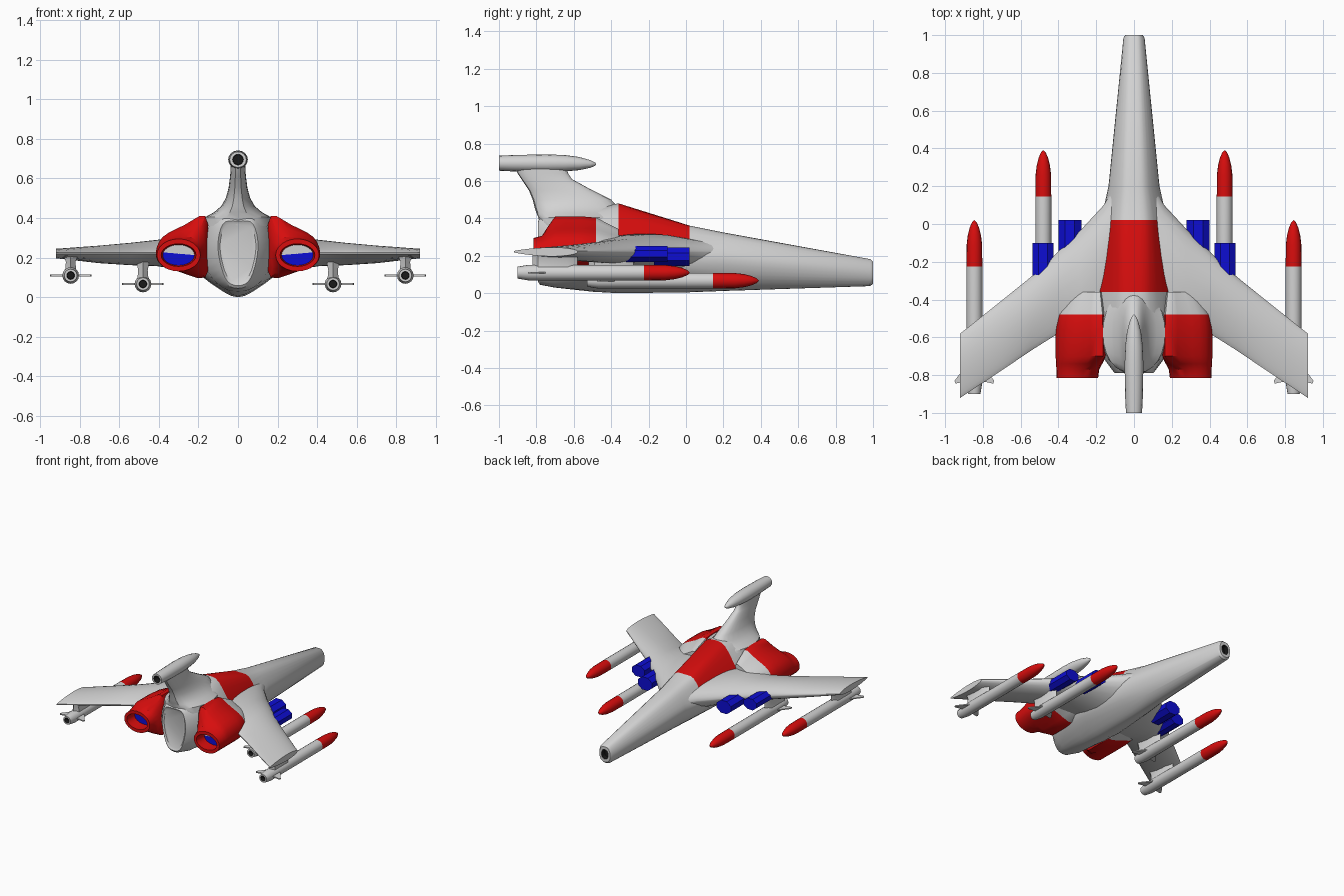
import bpy, bmesh, math
from mathutils import Vector

if "Cube" in bpy.data.objects:
    bpy.data.objects.remove(bpy.data.objects["Cube"])


def material(name, rgb):
    m = bpy.data.materials.new(name)
    m.diffuse_color = (*rgb, 1)
    m.use_nodes = True
    m.node_tree.nodes["Principled BSDF"].inputs["Base Color"].default_value = m.diffuse_color
    return m


MATS = [material("light grey", (0.65, 0.65, 0.65)), material("red", (0.68, 0.004, 0.004)),
        material("blue", (0.004, 0.004, 0.65)), material("black", (0.01, 0.01, 0.01))]
GREY, RED, BLUE, BLACK = range(4)


def loft(name, rings, mat=lambda i, j: GREY, caps=(GREY, GREY), side=1, angle=35):
    """Skin closed rings of points; side=-1 builds the mirrored copy."""
    bm = bmesh.new()
    vs = [[bm.verts.new((p[0] * side, p[1], p[2])) for p in r] for r in rings]
    n = len(rings[0])
    for i in range(len(rings) - 1):
        for j in range(n):
            k = (j + 1) % n
            f = bm.faces.new((vs[i][j], vs[i][k], vs[i + 1][k], vs[i + 1][j]))
            f.material_index = mat(i, j)
    for r, c in ((vs[0], caps[0]), (vs[-1], caps[1])):
        bm.faces.new(r).material_index = c
    bmesh.ops.recalc_face_normals(bm, faces=bm.faces)
    me = bpy.data.meshes.new(name)
    bm.to_mesh(me)
    bm.free()
    for m in MATS:
        me.materials.append(m)
    ob = bpy.data.objects.new(name, me)
    bpy.context.collection.objects.link(ob)
    bpy.ops.object.select_all(action='DESELECT')
    ob.select_set(True)
    bpy.context.view_layer.objects.active = ob
    bpy.ops.object.shade_smooth_by_angle(angle=math.radians(angle))
    return ob


def ell(cx, y, cz, rx, rz, n=16, start=90):
    a = [math.radians(start - 360 * k / n) for k in range(n)]
    return [(cx + rx * math.cos(t), y, cz + rz * math.sin(t)) for t in a]


def smooth(pts, sub=3):
    """Closed Catmull-Rom curve through 2D points."""
    out, n = [], len(pts)
    for i in range(n):
        a, b, c, d = (Vector(pts[(i + k) % n]) for k in (-1, 0, 1, 2))
        for s in range(sub):
            t = s / sub
            out.append(0.5 * (2 * b + (c - a) * t + (2 * a - 5 * b + 4 * c - d) * t * t
                              + (3 * b - a - 3 * c + d) * t ** 3))
    return out


def scaled(ring, y, s, cz):
    return [(p[0] * s, y, cz + (p[2] - cz) * s) for p in ring]


# Fuselage: half profiles from top to keel at each station, nose to tail
stations = [
    (0.985, [(0, .182), (.03, .178), (.05, .15), (.056, .11), (.05, .07), (.03, .045), (0, .038)]),
    (0.20, [(0, .325), (.06, .312), (.112, .25), (.135, .18), (.11, .10), (.06, .037), (0, .012)]),
    (0.02, [(0, .36), (.08, .348), (.148, .245), (.175, .19), (.15, .11), (.07, .035), (0, .005)]),
    (-.36, [(0, .48), (.085, .455), (.18, .31), (.21, .24), (.2, .13), (.1, .045), (0, 0)]),
    (-.50, [(0, .46), (.085, .44), (.17, .37), (.2, .25), (.19, .13), (.09, .045), (0, .008)]),
    (-.70, [(0, .44), (.08, .43), (.14, .37), (.17, .25), (.15, .13), (.08, .05), (0, .03)]),
    (-.78, [(0, .40), (.07, .395), (.10, .34), (.11, .25), (.09, .14), (.055, .065), (0, .045)]),
]
rings = []
for y, half in stations:
    full = half + [(-x, z) for x, z in half[-2:0:-1]]
    rings.append([(p.x, y, p.y) for p in smooth(full)])
nose, tail = rings[0], rings[-1]
rings = [scaled(nose, .96, .5, .11), scaled(nose, 1, .5, .11), scaled(nose, 1, .82, .11)] + rings
rings += [scaled(tail, -.79, .92, .22), scaled(tail, -.78, .82, .22)]
# canopy = upper strips between two stations, nose hole = black
loft("fuselage", rings,
     lambda i, j: BLACK if i == 0 else RED if i == 5 and (j < 6 or j >= 30) else GREY,
     caps=(BLACK, GREY))

# Tail fin: lens sections stacked upward (z, front y, back y, half width)
fin = []
for z, f, b, w in [(.36, -.36, -.78, .18), (.405, -.36, -.79, .165), (.43, -.36, -.80, .12),
                   (.46, -.36, -.81, .085), (.50, -.40, -.82, .062), (.55, -.5, -.84, .048),
                   (.61, -.61, -.88, .04), (.64, -.63, -.9, .038), (.68, -.64, -.92, .036)]:
    c, h = (f + b) / 2, (f - b) / 2
    ring = []
    for k in range(24):
        t = 2 * math.pi * k / 24
        s = math.sin(t)
        ring.append((w * math.copysign(abs(s) ** .8, s), c + h * math.cos(t), z))
    fin.append(ring)
loft("tail_fin", fin)

# Pod on top of the fin with a dark rear opening
pod = [ell(0, -.95, .695, .025, .025), ell(0, -1, .695, .027, .027)]
pod += [ell(0, y, .695 + dz, r * 1.06, r) for y, r, dz in
        [(-1, .04, 0), (-.92, .044, 0), (-.75, .047, 0), (-.65, .044, 0), (-.57, .035, -.002),
         (-.51, .02, -.004), (-.485, .008, -.005), (-.48, .001, -.005)]]
loft("fin_pod", pod, lambda i, j: BLACK if i == 0 else GREY, caps=(BLACK, GREY))


def missile(tag, side, x, z, tip, pylon):
    # Body: open dark tail, long tube, red ogive nose
    prof = [(-.89, .018), (-.92, .02), (-.92, .032), (-.86, .042), (-.245, .042), (-.13, .041),
            (-.08, .035), (-.04, .025), (-.012, .013), (0, .001)]
    r = [ell(x, tip + y, z, s, s) for y, s in prof]
    loft("missile_" + tag, r, lambda i, j: BLACK if i == 0 else RED if i >= 4 else GREY,
         caps=(BLACK, RED), side=side)
    # Flat swept tail fins
    for s in (-1, 1):
        outline = [(.03, -.76), (.06, -.79), (.105, -.85), (.1, -.865), (.03, -.85)]
        r = [[(x + s * a, tip + b, z + h) for a, b in outline] for h in (-.004, .004)]
        loft("missile_fin_" + tag, r, side=side)
    # Pylon up to the wing
    y0, y1 = pylon
    r = [[(x + w * a, y, h) for a, y in ((0, y0), (1, y0 - .05), (1, y1 + .03), (0, y1),
                                         (-1, y1 + .03), (-1, y0 - .05))]
         for w, h in ((.028, z + .025), (.024, z + .07), (.04, .215))]
    loft("pylon_" + tag, r, side=side)


# Wing stations: x, leading y, trailing y, top z, bottom z
wing_data = [(.08, .24, -.70, .29, .08), (.16, .10, -.70, .315, .11), (.28, -.03, -.70, .30, .14),
             (.41, -.155, -.585, .287, .16), (.545, -.28, -.67, .272, .165),
             (.7, -.405, -.775, .258, .175), (.92, -.58, -.92, .242, .2)]
wing = []
for x, le, te, zt, zb in wing_data:
    mid, up, low = .222, [], []
    for k in range(13):
        t = (1 - math.cos(math.pi * k / 12)) / 2
        h = max(0, math.sin(math.pi * t ** .75)) ** .75
        y = le + (te - le) * t
        up.append((x, y, mid + (zt - mid) * h + .003))
        low.append((x, y, mid - (mid - zb) * h - .003))
    wing.append(up + low[::-1])

# Engine fairing outline that shrinks into an oval nozzle
outline = smooth([(.165, .41), (.27, .365), (.38, .305), (.415, .225), (.39, .165),
                  (.3, .13), (.165, .1), (.15, .25)])
nozzle = ell(.3, 0, .213, .11, .082, 24, 135)


def fairing(y, s, blend=0):
    out = []
    for p, q in zip(outline, nozzle):
        a, b = .2 + (p.x - .2) * s, .24 + (p.y - .24) * s
        out.append((a + (q[0] - a) * blend, y, b + (q[2] - b) * blend))
    return out


engine = [fairing(-.36, .6), fairing(-.48, .96), fairing(-.56, 1), fairing(-.70, 1),
          fairing(-.74, 1, .45), fairing(-.77, 1, .85), fairing(-.815, 1, 1),
          ell(.3, -.815, .213, .088, .057, 24, 135), ell(.3, -.73, .213, .08, .052, 24, 135),
          ell(.3, -.729, .22, .002, .002, 24, 135)]


def engine_mat(i, j):
    if i == 0:
        return GREY
    if i == 8:                       # inside of the nozzle: blue below, pale above
        return BLUE if 8 <= j <= 20 else GREY
    return RED


for side, tag in ((1, "right"), (-1, "left")):
    loft("wing_" + tag, wing, side=side)
    loft("engine_" + tag, engine, engine_mat, side=side)
    # Faceted blue intakes on the leading edge
    for part, x, z, rx, rz, y0, y1 in (("inner", .34, .195, .066, .053, .02, -.17),
                                       ("outer", .482, .21, .06, .046, -.10, -.32)):
        r = [ell(x, y, z, rx, rz, 8, 112.5) for y in (y0, y1)]
        loft("intake_%s_%s" % (part, tag), r, lambda i, j: BLUE, (BLUE, BLUE), side, 20)
    missile("inner_" + tag, side, .48, .067, .39, (-.28, -.52))
    missile("outer_" + tag, side, .845, .11, .02, (-.58, -.82))
